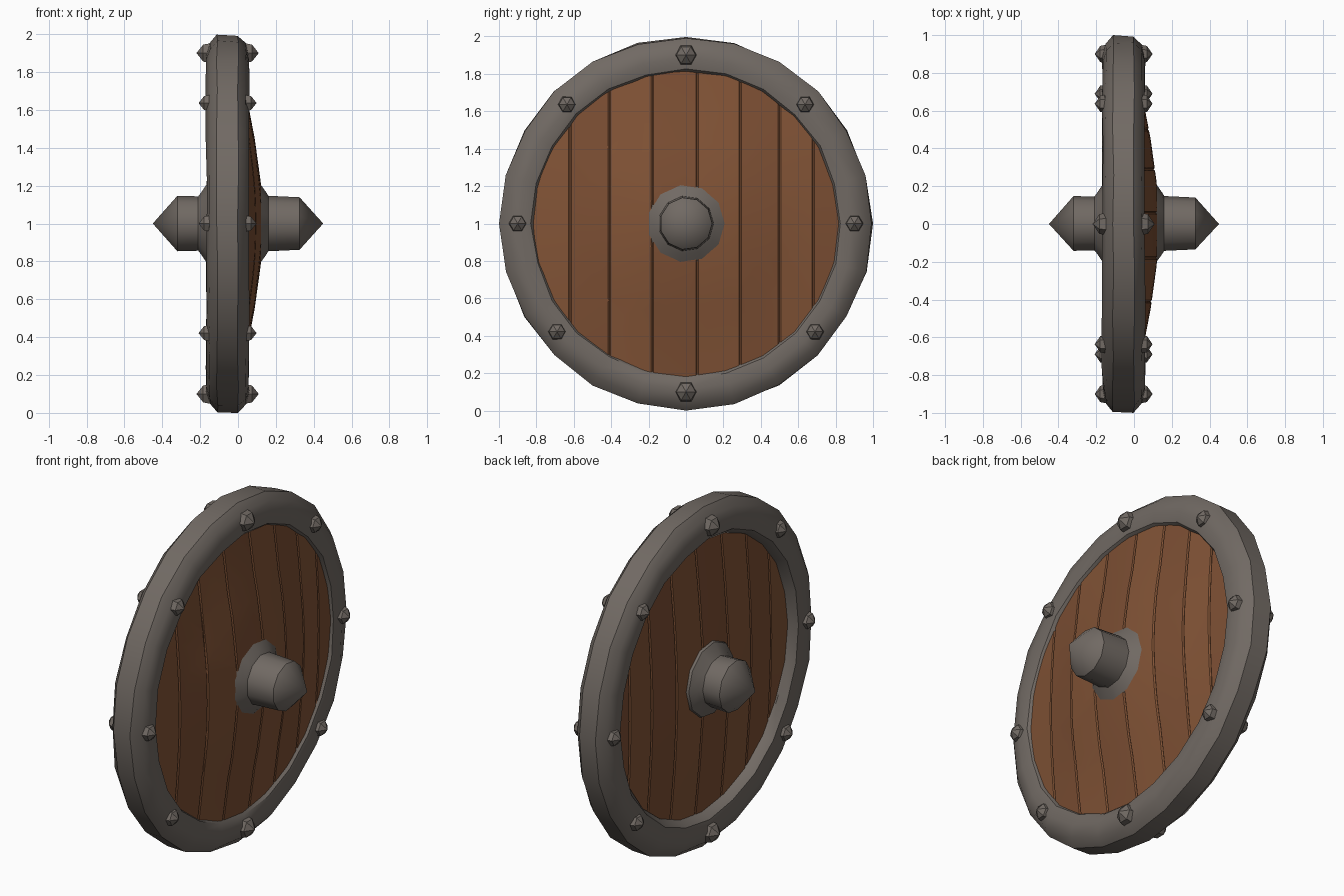
import bpy, bmesh, math, random
from mathutils import Vector

if "Cube" in bpy.data.objects:
    bpy.data.objects.remove(bpy.data.objects["Cube"])

random.seed(4)
CENTRE_Z = 1.0


def material(name, rgb):
    m = bpy.data.materials.new(name)
    m.diffuse_color = (*rgb, 1)
    m.use_nodes = True
    m.node_tree.nodes["Principled BSDF"].inputs["Base Color"].default_value = m.diffuse_color
    return m


METAL = material("grey iron", (0.165, 0.143, 0.126))
WOOD = material("brown wood", (0.225, 0.088, 0.037))
WOOD_DARK = material("darker brown wood", (0.200, 0.077, 0.033))


def lathe(profile, segs, closed=False, jitter=0.0):
    """Spin (x, radius) points around the shield axis (x), at the origin."""
    bm = bmesh.new()
    rings = []
    for x, r in profile:
        if r == 0:
            rings.append([bm.verts.new((x, 0, 0))] * segs)
            continue
        ring = []
        for i in range(segs):
            a = 2 * math.pi * i / segs
            rr = min(r + random.uniform(-jitter, jitter), 1.0)
            ring.append(bm.verts.new((x + random.uniform(-jitter, jitter) * 0.6,
                                      rr * math.cos(a), rr * math.sin(a))))
        rings.append(ring)
    pairs = list(zip(rings, rings[1:]))
    if closed:
        pairs.append((rings[-1], rings[0]))
    for p, q in pairs:
        for i in range(segs):
            j = (i + 1) % segs
            vs = list(dict.fromkeys((p[i], p[j], q[j], q[i])))
            if len(vs) > 2:
                bm.faces.new(vs)
    bmesh.ops.recalc_face_normals(bm, faces=bm.faces)
    return bm


def finish(bm, name, mats, angle=35, loc=(0, 0, 0)):
    me = bpy.data.meshes.new(name)
    bm.to_mesh(me)
    bm.free()
    for m in mats:
        me.materials.append(m)
    ob = bpy.data.objects.new(name, me)
    ob.location = (loc[0], loc[1], loc[2] + CENTRE_Z)
    bpy.context.collection.objects.link(ob)
    bpy.ops.object.select_all(action='DESELECT')
    ob.select_set(True)
    bpy.context.view_layer.objects.active = ob
    bpy.ops.object.shade_smooth_by_angle(angle=math.radians(angle))
    return ob


# Iron rim: rounded, slightly hammered ring
rim = [(0.0, 0.995), (0.04, 0.955), (0.058, 0.89), (0.045, 0.825), (0.0, 0.795),
       (-0.11, 0.795), (-0.155, 0.825), (-0.168, 0.89), (-0.15, 0.955), (-0.11, 0.995)]
finish(lathe(rim, 24, closed=True, jitter=0.006), "iron_rim", [METAL])

# Wooden disc: domed front, flatter back, scored into vertical planks
disc = [(0.13, 0), (0.12, 0.22), (0.088, 0.45), (0.063, 0.58), (0.03, 0.82),
        (-0.10, 0.82), (-0.13, 0.5), (-0.15, 0.22), (-0.152, 0)]
bm = lathe(disc, 32)
seams = [-0.62, -0.41, -0.18, 0.06, 0.29, 0.50, 0.68]
for y in seams:
    for off in (-0.007, 0, 0.007):
        bmesh.ops.bisect_plane(bm, geom=bm.verts[:] + bm.edges[:] + bm.faces[:],
                               dist=1e-5, plane_co=(0, y + off, 0), plane_no=(0, 1, 0))
for v in bm.verts:
    if any(abs(v.co.y - y) < 1e-4 for y in seams):
        v.co.x -= math.copysign(0.006, v.co.x + 0.03)
for f in bm.faces:
    yc = f.calc_center_median().y
    f.material_index = sum(yc > y for y in seams) % 2
finish(bm, "wooden_planks", [WOOD, WOOD_DARK], 25)

# Central bosses: flared collar, stub and pointed cap on both faces
front_boss = [(0.07, 0.225), (0.115, 0.215), (0.15, 0.165), (0.16, 0.148),
              (0.325, 0.14), (0.45, 0)]
back_boss = [(-0.10, 0.225), (-0.165, 0.21), (-0.195, 0.165), (-0.21, 0.145),
             (-0.32, 0.148), (-0.45, 0)]
finish(lathe(front_boss, 11), "front_boss", [METAL], 38)
finish(lathe(back_boss, 11), "back_boss", [METAL], 38)

# Rim studs: eight short spikes on each face
angles = [0, 45, 90, 135, 180, 220, 270, 320]
for side, face_x, label in ((1, 0.045, "front"), (-1, -0.155, "back")):
    for k, deg in enumerate(angles):
        big = 1.15 if deg in (90, 270) else 0.95
        stud = [(-0.02 * side, 0.054 * big), (0.025 * side * big, 0.045 * big),
                (0.056 * side * big, 0)]
        a = math.radians(deg)
        finish(lathe(stud, 6), f"{label}_stud_{k + 1}", [METAL], 20,
               (face_x, 0.9 * math.cos(a), 0.9 * math.sin(a)))
